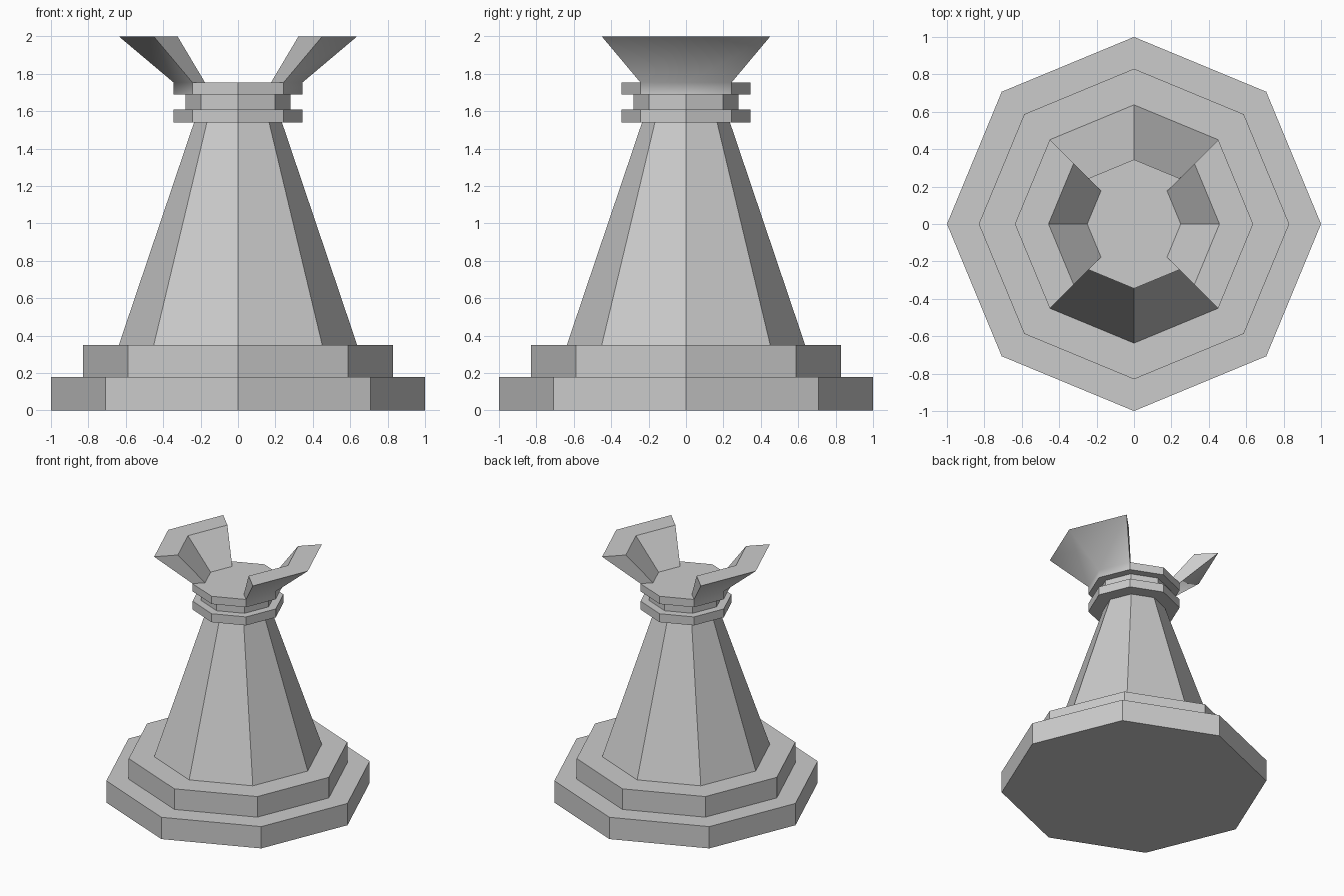
import bpy, bmesh
from math import cos, sin, pi
from mathutils import Vector

if "Cube" in bpy.data.objects:
    bpy.data.objects.remove(bpy.data.objects["Cube"])

SIDES = 8


def lathe(profile, cap_start=False, cap_end=False):
    """Octagonal rings through (radius, height) points; returns bmesh and rows of side faces."""
    bm = bmesh.new()
    rings = [[bm.verts.new((r * cos(2 * pi * i / SIDES), r * sin(2 * pi * i / SIDES), z))
              for i in range(SIDES)] for r, z in profile]
    rows = []
    for a, b in zip(rings, rings[1:]):
        rows.append([bm.faces.new((a[i], a[(i + 1) % SIDES], b[(i + 1) % SIDES], b[i]))
                     for i in range(SIDES)])
    if cap_start:
        bm.faces.new(rings[0][::-1])
    if cap_end:
        bm.faces.new(rings[-1])
    return bm, rows


def finish(name, bm):
    bm.normal_update()
    mesh = bpy.data.meshes.new(name)
    bm.to_mesh(mesh)
    bm.free()
    obj = bpy.data.objects.new(name, mesh)
    bpy.context.collection.objects.link(obj)
    return obj


# Stepped base
bm, _ = lathe([(1, 0), (1, 0.18), (0.83, 0.18), (0.83, 0.35), (0.637, 0.35)], cap_start=True)
finish("base", bm)

# Tapered shaft
bm, _ = lathe([(0.637, 0.35), (0.235, 1.54)])
finish("shaft", bm)

# Lower collar and neck
bm, _ = lathe([(0.235, 1.54), (0.345, 1.54), (0.345, 1.61), (0.28, 1.61), (0.28, 1.69)])
finish("neck_collar", bm)

# Upper collar with the two flared crown wings grown from its rim
bm, rows = lathe([(0.28, 1.69), (0.345, 1.69), (0.345, 1.754), (0.25, 1.754)], cap_end=True)
for pair in ((7, 0), (3, 4)):
    rim = [rows[2][i] for i in pair]
    for i in pair:
        rows[1][i].smooth = True
    new = bmesh.ops.extrude_face_region(bm, geom=rim)["geom"]
    bmesh.ops.delete(bm, geom=[f for f in rim if f.is_valid], context='FACES_ONLY')
    for v in (g for g in new if isinstance(g, bmesh.types.BMVert)):
        d = Vector((v.co.x, v.co.y, 0))
        radius = 0.637 if d.length > 0.3 else 0.457
        v.co = d.normalized() * radius + Vector((0, 0, 2))
# Outer wing faces are smooth, all others flat
bmesh.ops.recalc_face_normals(bm, faces=bm.faces)
bm.normal_update()
for f in bm.faces:
    c = f.calc_center_median()
    if c.z > 1.8 and f.normal.z < -0.3 and f.normal.x * c.x > 0:
        f.smooth = True
finish("crown", bm)
